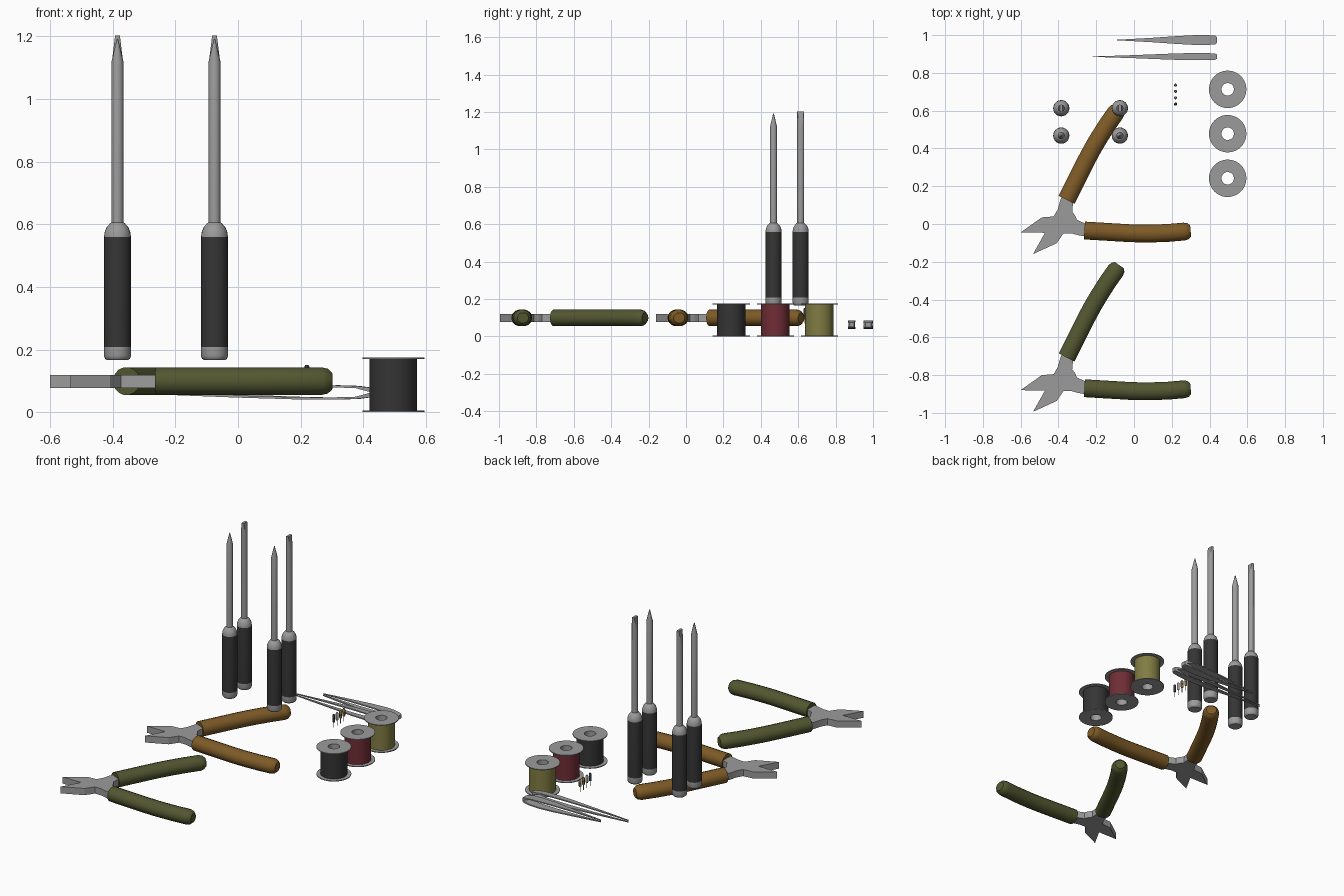
import bpy, bmesh, math
from mathutils import Vector

if "Cube" in bpy.data.objects:
    bpy.data.objects.remove(bpy.data.objects["Cube"])


def mat(name, r, g, b):
    m = bpy.data.materials.new(name)
    m.diffuse_color = (r, g, b, 1)
    m.use_nodes = True
    m.node_tree.nodes["Principled BSDF"].inputs["Base Color"].default_value = m.diffuse_color
    return m


STEEL = mat("steel grey", .33, .33, .33)
BLACK = mat("black", .035, .035, .035)
ORANGE = mat("orange brown", .21, .105, .02)
GREEN = mat("olive green", .085, .095, .03)
RED = mat("dark red", .16, .026, .036)
YELLOW = mat("dull yellow", .22, .2, .055)


def finish(bm, name, mats, loc=(0, 0, 0), rule=None, angle=35):
    bmesh.ops.recalc_face_normals(bm, faces=bm.faces[:])
    if rule:
        for f in bm.faces:
            f.material_index = rule(f.calc_center_median())
    me = bpy.data.meshes.new(name)
    bm.to_mesh(me)
    bm.free()
    ob = bpy.data.objects.new(name, me)
    bpy.context.collection.objects.link(ob)
    for m in mats:
        me.materials.append(m)
    ob.location = loc
    bpy.ops.object.select_all(action='DESELECT')
    ob.select_set(True)
    bpy.context.view_layer.objects.active = ob
    bpy.ops.object.shade_smooth_by_angle(angle=math.radians(angle))
    return ob


def skin(bm, rings, closed=False):
    """Bridge equal rings of points; cap the ends unless the loop is closed."""
    vs = [[bm.verts.new(p) for p in r] for r in rings]
    n = len(vs[0])
    pairs = list(zip(vs, vs[1:])) + ([(vs[-1], vs[0])] if closed else [])
    for a, b in pairs:
        for i in range(n):
            j = (i + 1) % n
            bm.faces.new((a[i], a[j], b[j], b[i]))
    if not closed:
        bm.faces.new(vs[0][::-1])
        bm.faces.new(vs[-1])


def lathe(bm, profile, n=24, closed=False):
    skin(bm, [[(r * math.cos(2 * math.pi * i / n), r * math.sin(2 * math.pi * i / n), z)
               for i in range(n)] for r, z in profile], closed)


# ---- pliers: drawn symmetric about local x, then turned 30 degrees
JAW = [(-.117, 0), (-.228, .066), (-.091, .079), (-.034, .052), (.003, .073),
       (.03, .1), (.065, .13), (.105, .083), (.064, .025), (.067, 0)]
GRIP = [(.07, .094, 1), (.17, .16, 1), (.27, .226, 1), (.33, .263, 1), (.38, .291, 1),
        (.45, .328, 1), (.525, .363, 1), (.543, .371, .9), (.556, .377, .62)]


def pliers(label, colour, loc):
    bm = bmesh.new()
    for s in (1, -1):
        skin(bm, [[(x, s * y, z) for x, y in JAW] for z in (.077, .119)])
    head = finish(bm, label + "_pliers_head", [STEEL], loc, angle=25)
    bm = bmesh.new()
    for s in (1, -1):
        rings = []
        for i, (x, y, k) in enumerate(GRIP):
            a, b = GRIP[max(i - 1, 0)], GRIP[min(i + 1, len(GRIP) - 1)]
            d = Vector((b[0] - a[0], b[1] - a[1])).normalized()
            ring = []
            for j in range(16):
                t = 2 * math.pi * (j + .5) / 16
                w, h = .048 * k * math.cos(t), .045 * k * math.sin(t)
                ring.append((x - d.y * w, s * (y + d.x * w), .099 + h))
            rings.append(ring)
        skin(bm, rings)
    grips = finish(bm, label + "_pliers_grips", [colour], loc)
    for ob in (head, grips):
        ob.rotation_euler.z = math.radians(30)


pliers("orange", ORANGE, (-.37, .012, 0))
pliers("green", GREEN, (-.37, -.823, 0))


# ---- screwdrivers: black grip, steel caps, pointed or flat blade
def screwdriver(name, x, y, flat):
    bm = bmesh.new()
    lathe(bm, [(.034, .166), (.040, .171), (.043, .18), (.043, .208), (.043, .559),
               (.041, .575), (.035, .59), (.024, .603), (.018, .607)])
    finish(bm, name + "_handle", [STEEL, BLACK], (x, y, 0),
           lambda c: 1 if .21 < c.z < .55 else 0)
    bm = bmesh.new()
    if flat:
        lathe(bm, [(.019, .6), (.019, 1.203)], 16)
        for s in (1, -1):  # grind the two blade faces
            bmesh.ops.bisect_plane(bm, geom=bm.verts[:] + bm.edges[:] + bm.faces[:],
                                   plane_co=(s * .019, 0, 1.11), plane_no=(s * .09, 0, .011),
                                   clear_outer=True)
            bmesh.ops.holes_fill(bm, edges=[e for e in bm.edges if e.is_boundary])
    else:
        lathe(bm, [(.019, .6), (.019, 1.12), (.002, 1.192)], 16)
    finish(bm, name + "_shaft", [STEEL], (x, y, 0))


for i, x in enumerate((-.385, -.075)):
    screwdriver("pointed_screwdriver_%d" % (i + 1), x, .468, False)
    screwdriver("flat_screwdriver_%d" % (i + 1), x, .613, True)

# ---- wire spools: steel reel with a through hole, coloured winding
for label, colour, y in (("black", BLACK, .242), ("red", RED, .478), ("yellow", YELLOW, .713)):
    bm = bmesh.new()
    lathe(bm, [(.033, 0), (.099, 0), (.099, .005), (.06, .005),
               (.06, .17), (.099, .17), (.099, .175), (.033, .175)], 40, True)
    finish(bm, label + "_spool_reel", [STEEL], (.496, y, 0))
    bm = bmesh.new()
    lathe(bm, [(.055, .005), (.076, .005), (.076, .17), (.055, .17)], 40, True)
    finish(bm, label + "_spool_wire", [colour], (.496, y, 0))

# ---- tweezers: two bowed arms joined at the right end
ARM = [(0, .6, .012), (.02, .9, .015), (.1, 1, .021), (.22, 1, .023),
       (.4, .8, .022), (.65, .45, .017), (.85, .22, .012), (1, .06, .008)]


def tweezers(name, y, length, half):
    bm = bmesh.new()
    for s in (1, -1):
        rings = []
        for t, w, z in ARM:
            x, zi = .44 - t * length, 0 if t < .05 else z - .007
            rings.append([(x, -w * half, s * z), (x, w * half, s * z),
                          (x, w * half, s * zi), (x, -w * half, s * zi)])
        skin(bm, rings)
    finish(bm, name, [STEEL], (0, y, .063))


tweezers("short_tweezers", .974, .53, .026)
tweezers("long_tweezers", .886, .66, .019)

# ---- tiny electronic parts standing on wire legs
for i, (y, colour, band) in enumerate(((.635, BLACK, BLACK), (.668, STEEL, STEEL),
                                       (.702, YELLOW, RED), (.735, YELLOW, RED))):
    bm = bmesh.new()
    lathe(bm, [(.006, .103), (.008, .108), (.008, .12), (.008, .13),
               (.008, .145), (.005, .151)], 12)
    finish(bm, "component_body_%d" % (i + 1), [colour, band], (.22, y, 0),
           lambda c: 1 if .12 < c.z < .13 else 0)
    bm = bmesh.new()
    lathe(bm, [(.002, .07), (.002, .105)], 6)
    finish(bm, "component_leg_%d" % (i + 1), [STEEL], (.22, y, 0))
